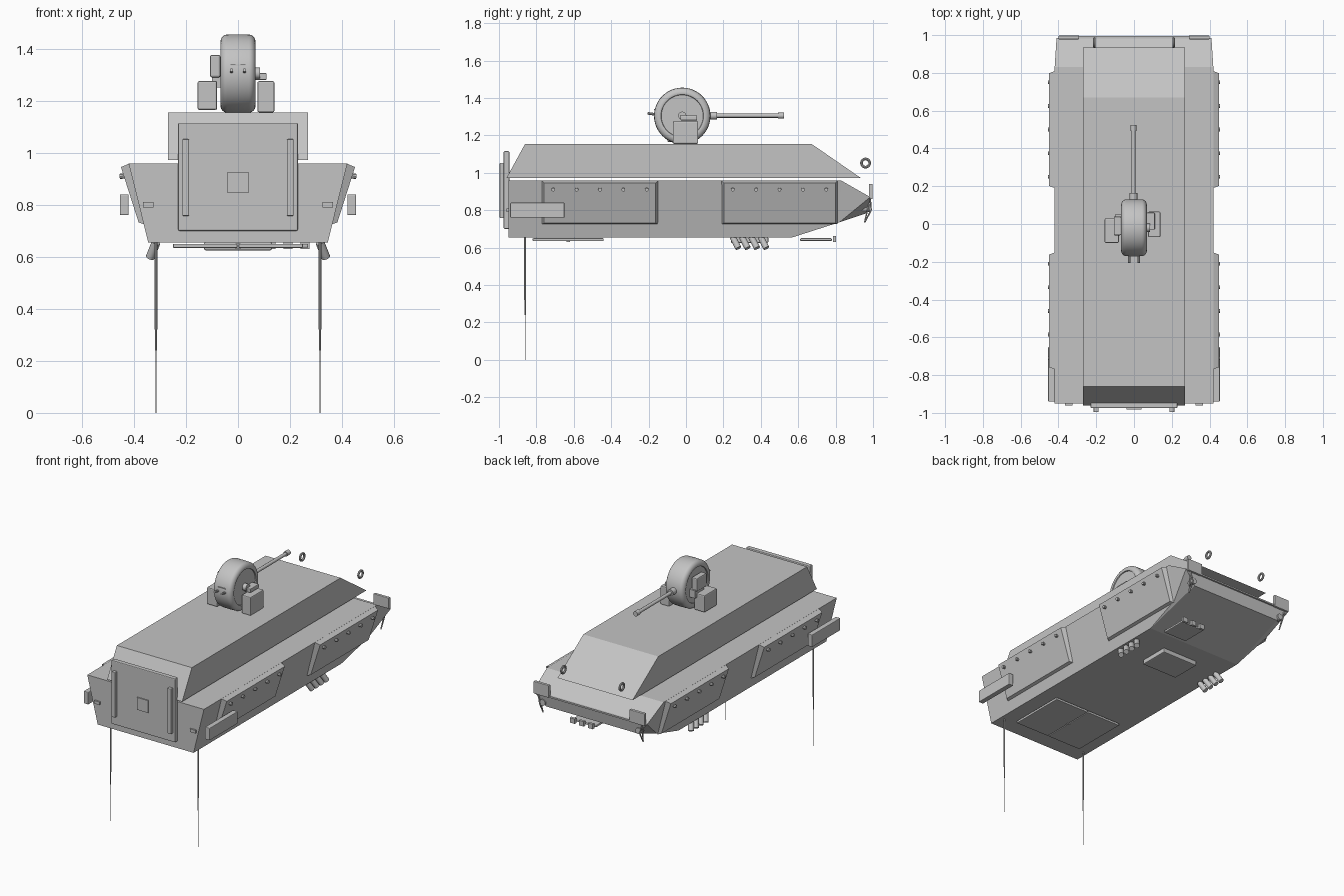
import bpy, bmesh, math
from mathutils import Vector

if "Cube" in bpy.data.objects:
    bpy.data.objects.remove(bpy.data.objects["Cube"])

GREY = bpy.data.materials.new("armour_grey")
GREY.diffuse_color = (0.55, 0.55, 0.55, 1)
GREY.use_nodes = True
GREY.node_tree.nodes["Principled BSDF"].inputs["Base Color"].default_value = GREY.diffuse_color


def finish(name, bm, smooth=False, bevel=0, seg=1):
    bmesh.ops.recalc_face_normals(bm, faces=bm.faces)
    me = bpy.data.meshes.new(name)
    bm.to_mesh(me)
    bm.free()
    me.materials.append(GREY)
    ob = bpy.data.objects.new(name, me)
    bpy.context.collection.objects.link(ob)
    if bevel:
        m = ob.modifiers.new("bevel", 'BEVEL')
        m.width, m.segments = bevel, seg
    if smooth:
        bpy.context.view_layer.objects.active = ob
        ob.select_set(True)
        bpy.ops.object.shade_smooth_by_angle(angle=math.radians(35))
        ob.select_set(False)
    return ob


def box(name, x, y, z, bevel=0):
    bm = bmesh.new()
    bmesh.ops.create_cube(bm, size=1)
    for v in bm.verts:
        v.co = [a[0] + (c + .5) * (a[1] - a[0]) for a, c in zip((x, y, z), v.co)]
    return finish(name, bm, bevel=bevel, seg=2)


def rod(name, a, b, r, r2=None, n=16):
    a, b = Vector(a), Vector(b)
    bm = bmesh.new()
    bmesh.ops.create_cone(bm, cap_ends=True, segments=n, radius1=r,
                          radius2=r if r2 is None else r2, depth=(b - a).length)
    q = (b - a).to_track_quat('Z', 'Y')
    for v in bm.verts:
        v.co = q @ v.co + (a + b) / 2
    return finish(name, bm, smooth=True)


def solid(name, verts, faces, bevel=0):
    bm = bmesh.new()
    vs = [bm.verts.new(v) for v in verts]
    for f in faces:
        bm.faces.new([vs[i] for i in f])
    return finish(name, bm, bevel=bevel)


def prism_x(name, prof, x0, x1):
    """Extrude a (y, z) outline across x."""
    n = len(prof)
    verts = [(x, y, z) for x in (x0, x1) for y, z in prof]
    faces = [list(range(n)), list(range(n, 2 * n))]
    faces += [(i, (i + 1) % n, n + (i + 1) % n, n + i) for i in range(n)]
    return solid(name, verts, faces)


def lathe_x(name, prof, cy, cz, n=48, closed=False):
    """Spin an (x, radius) outline around an axis along x."""
    bm = bmesh.new()
    rings = [[bm.verts.new((x, cy + r * math.cos(2 * math.pi * i / n),
                            cz + r * math.sin(2 * math.pi * i / n)))
              for i in range(n)] for x, r in prof]
    pairs = list(zip(rings, rings[1:]))
    if closed:
        pairs.append((rings[-1], rings[0]))
    else:
        bm.faces.new(rings[0])
        bm.faces.new(rings[-1])
    for a, b in pairs:
        for i in range(n):
            j = (i + 1) % n
            bm.faces.new((a[i], a[j], b[j], b[i]))
    return finish(name, bm, smooth=True)


# Lower hull with wedge nose: six points per side
half = [(.345, -.95, .655), (.345, .57, .655), (.365, .82, .735),
        (.42, .83, .958), (.42, -.95, .958), (.41, .985, .87), (.33, .97, .785)]
hv = half + [(-x, y, z) for x, y, z in half]
side = [(0, 1, 2, 3, 4), (2, 5, 3), (1, 6, 5, 2)]
hf = side + [tuple(i + 7 for i in f) for f in side]
hf += [(0, 4, 11, 7), (4, 3, 10, 11), (3, 5, 12, 10), (5, 6, 13, 12),
       (6, 1, 8, 13), (1, 0, 7, 8)]
solid("hull", hv, hf)

# Upper casemate
prism_x("casemate", [(-.96, .972), (-.86, 1.155), (.67, 1.155), (.935, .972)], -.27, .27)

for s in (-1, 1):
    def sx(a, b):
        return tuple(sorted((s * a, s * b)))

    # Sloped side armour with bolts
    for y0, y1 in ((-.77, -.15), (.19, .81)):
        i0, o0, i1, o1 = .36, .382, .418, .45
        v = [(s * i0, y0, .725), (s * i0, y1, .725), (s * i1, y1, .958), (s * i1, y0, .958),
             (s * o0, y0 + .012, .732), (s * o0, y1 - .012, .732),
             (s * o1, y1 - .012, .945), (s * o1, y0 + .012, .945)]
        solid("side_armour", v, [(0, 1, 2, 3), (4, 5, 6, 7), (0, 1, 5, 4),
                                 (1, 2, 6, 5), (2, 3, 7, 6), (3, 0, 4, 7)])
        for k in range(5):
            yb = y0 + .06 + k * .125
            rod("armour_bolt", (s * .43, yb, .911), (s * .455, yb, .909), .01, n=8)
    # Stowage box and rear lamps
    box("side_stowage", sx(.42, .454), (-.94, -.65), (.76, .84), .004)
    box("rear_lamp", sx(.325, .365), (-.96, -.94), (.79, .81))
    # Door rails
    box("door_rail", sx(.188, .214), (-.996, -.97), (.757, 1.052), .004)
    # Antennas in three tapering lengths
    for z0, z1, r in ((.32, .66, .005), (.24, .32, .0035), (0, .24, .0015)):
        rod("antenna", (s * .315, -.86, z0), (s * .315, -.86, z1), r, n=8)
    # Grenade launchers
    for k in range(4):
        y = .25 + k * .05
        rod("launcher_tube", (s * .315, y, .655), (s * .338, y + .03, .597), .017)
    # Lifting rings
    tube = [(s * .21 + .007 * math.cos(t * math.pi / 4),
             .022 + .007 * math.sin(t * math.pi / 4)) for t in range(8)]
    lathe_x("lifting_ring", tube, .96, 1.052, 24, True)
    # Nose mirror, headlamp and its guard frame
    box("nose_mirror", sx(.29, .4), (.978, .997), (.86, .94), .003)
    rod("headlamp", (s * .345, .935, .81), (s * .345, .985, .81), .02)
    g = [(s * .375, .985, .865), (s * .36, .955, .735), (s * .36, .99, .80)]
    for k in range(3):
        rod("lamp_guard", g[k], g[(k + 1) % 3], .004, n=8)
    # Rear hatch leaf under the hull
    box("belly_hatch_leaf", sx(.002, .25), (-.82, -.44), (.634, .65), .004)
    # Turret rear pins
    rod("turret_pin", (s * .025, -.15, 1.31), (s * .025, -.205, 1.318), .007, n=10)

# Nose vane strip
box("nose_strip", (-.29, .29), (.98, .995), (.862, .872))

# Rear door with centre plate
box("rear_door", (-.23, .23), (-.975, -.945), (.7, 1.115), .005)
box("door_plate", (-.04, .04), (-.982, -.973), (.845, .925))

# Hatches under the hull
box("belly_hatch_hinge", (-.01, .01), (-.64, -.62), (.63, .652))
box("middle_hatch", (-.13, .13), (.24, .44), (.625, .657), .006)
box("driver_hatch", (.1, .27), (.61, .78), (.635, .65), .005)
for px in (.11, .175, .24):
    box("periscope", (px, px + .035), (.785, .802), (.63, .662))

# Turret drum with recessed cheeks
arc = [(.068 - .026 * (1 - math.cos(a)), .12 + .03 * math.sin(a))
       for a in [k * math.pi / 12 for k in range(7)]]
right = [(.06, .112), (.066, .114)] + arc
lathe_x("turret_drum", [(-x, r) for x, r in right] + [(0, .151)] + right[::-1], -.02, 1.304)
for s in (-1, 1):
    rod("turret_pivot", (s * .05, -.02, 1.305), (s * .085, -.02, 1.305), .022)

# Turret boxes
box("right_ammo_box", (.075, .14), (-.07, .065), (1.155, 1.275), .006)
box("left_ammo_box", (-.155, -.08), (-.1, .03), (1.165, 1.275), .006)
box("left_sight", (-.107, -.068), (-.06, .04), (1.29, 1.376), .006)
box("right_sight", (.06, .11), (-.03, .06), (1.28, 1.306), .004)
box("left_bracket", (-.1, -.06), (-.04, .05), (1.25, 1.3))
box("rear_slot", (-.028, .028), (-.172, -.15), (1.335, 1.34))

# Gun
rod("gun_mount", (-.003, .11, 1.305), (-.003, .165, 1.305), .021)
rod("gun_barrel", (-.003, .16, 1.305), (-.003, .5, 1.305), .011)
rod("gun_muzzle", (-.003, .492, 1.305), (-.003, .525, 1.305), .016)
